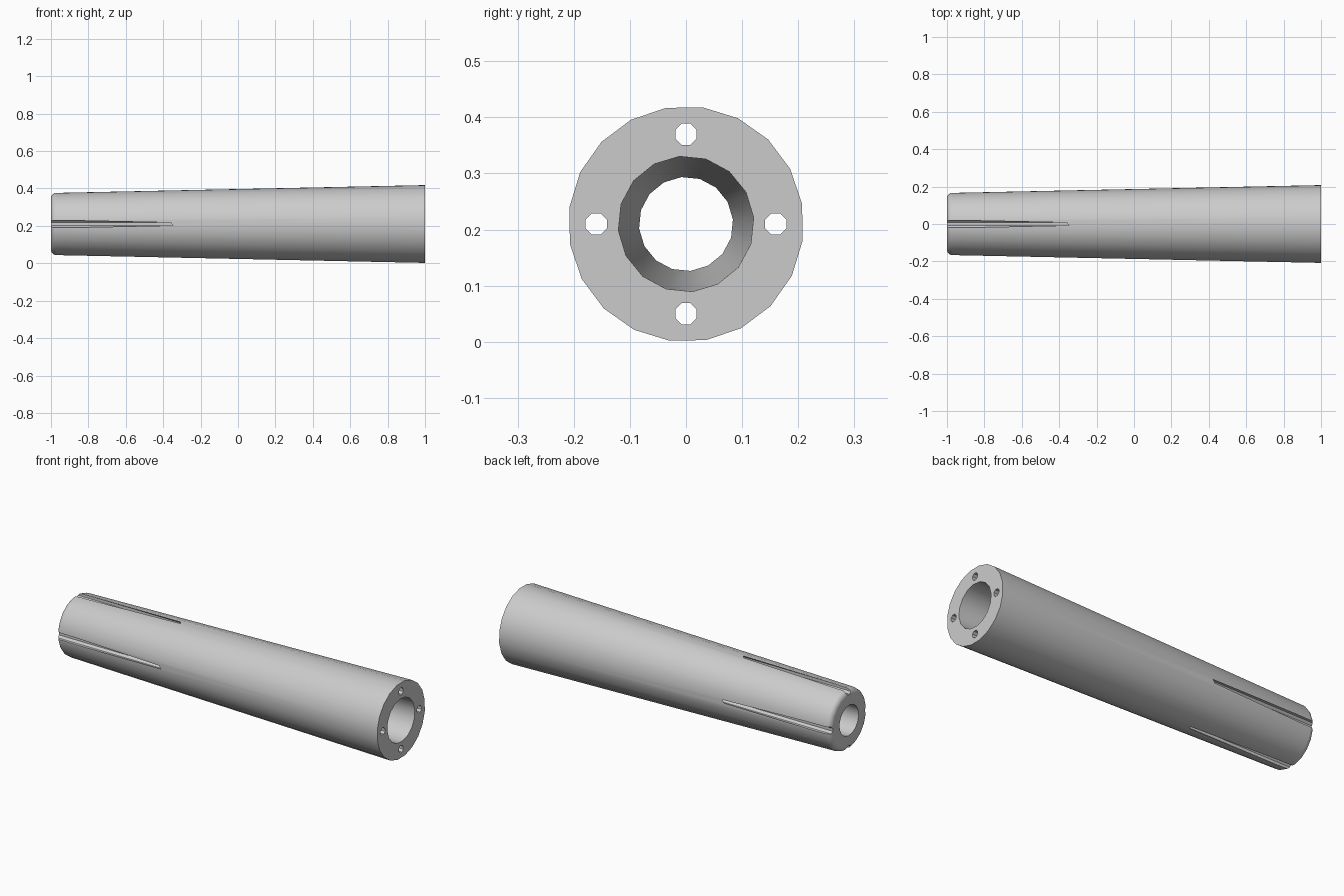
import bpy, bmesh, math
from mathutils import Vector

if "Cube" in bpy.data.objects:
    bpy.data.objects.remove(bpy.data.objects["Cube"])

AXIS_Z = 0.21   # height of the sleeve axis


def lathe(name, profile, sides, phase, closed, centre=(0, 0)):
    """Turn (x, radius) points round an axis parallel to x."""
    bm = bmesh.new()
    rings = []
    for x, r in profile:
        ring = []
        for i in range(sides):
            a = math.radians(phase) + 2 * math.pi * i / sides
            ring.append(bm.verts.new((x, centre[0] + r * math.cos(a),
                                      AXIS_Z + centre[1] + r * math.sin(a))))
        rings.append(ring)
    if closed:
        bm.faces.new(rings[0])
        bm.faces.new(rings[-1])
    for a, b in zip(rings, rings[1:]):
        for i in range(sides):
            j = (i + 1) % sides
            bm.faces.new((a[i], a[j], b[j], b[i]))
    bmesh.ops.recalc_face_normals(bm, faces=bm.faces)
    mesh = bpy.data.meshes.new(name)
    bm.to_mesh(mesh)
    bm.free()
    obj = bpy.data.objects.new(name, mesh)
    bpy.context.collection.objects.link(obj)
    return obj


# Tapered body with a rounded narrow end
f = 0.03
profile = [(-1 + f * (1 - math.sin(t)), 0.168 - f * (1 - math.cos(t)))
           for t in (math.pi / 2 * k / 5 for k in range(5, -1, -1))]
body = lathe("tapered_sleeve", profile + [(1, 0.21)], 20, 9.9, True)

grey = bpy.data.materials.new("light grey")
grey.diffuse_color = (0.6, 0.6, 0.6, 1)
grey.use_nodes = True
grey.node_tree.nodes["Principled BSDF"].inputs["Base Color"].default_value = grey.diffuse_color
body.data.materials.append(grey)

# Tapered centre bore, extended a little past both ends
slope = (0.121 - 0.084) / 2
cutters = [lathe("bore_cutter", [(-1.1, 0.084 - 0.1 * slope),
                                 (1.1, 0.121 + 0.1 * slope)], 16, 5.5, True)]

# Four straight holes that break out through the taper as slots
for k in range(4):
    a = k * math.pi / 2
    c = (0.16 * math.cos(a), 0.16 * math.sin(a))
    cutters.append(lathe("hole_cutter", [(-1.1, 0.0205), (1.1, 0.0205)],
                         8, 22.5, True, c))

bpy.context.view_layer.objects.active = body
body.select_set(True)
for cutter in cutters:
    cutter.hide_render = True
    mod = body.modifiers.new("cut", 'BOOLEAN')
    mod.operation = 'DIFFERENCE'
    mod.solver = 'EXACT'
    mod.object = cutter
    bpy.ops.object.modifier_apply(modifier=mod.name)
for cutter in cutters:
    bpy.data.objects.remove(cutter)

bpy.ops.object.shade_smooth_by_angle(angle=math.radians(35))
